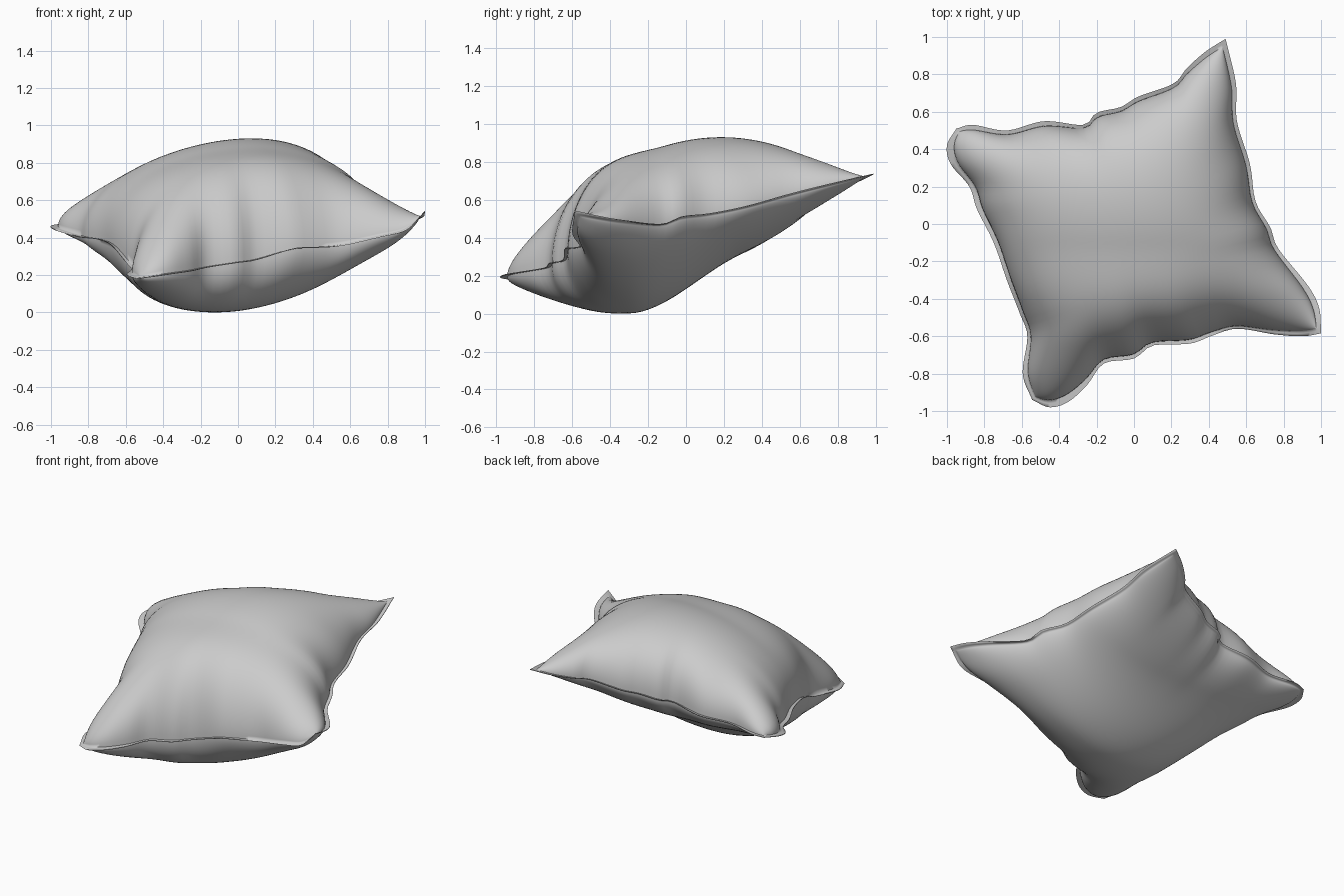
import bpy, math
from mathutils import Vector

if "Cube" in bpy.data.objects:
    bpy.data.objects.remove(bpy.data.objects["Cube"])

# Seam outline, one polyline per side, corner to corner (x, y, z)
FRONT = [(-.545, -.94, .18), (-.45, -.98, .19), (-.35, -.95, .205), (-.25, -.86, .22), (-.16, -.745, .24),
         (0, -.72, .265), (.1, -.65, .28), (.3, -.64, .34), (.41, -.6, .345), (.55, -.56, .355),
         (.75, -.59, .40), (.9, -.6, .44), (1, -.585, .54)]
RIGHT = [(1, -.585, .54), (.99, -.45, .51), (.93, -.33, .49), (.77, -.13, .47), (.73, -.02, .51),
         (.65, .12, .525), (.62, .32, .565), (.55, .55, .63), (.545, .75, .68), (.49, .99, .735)]
BACK = [(-.95, .51, .47), (-.86, .53, .48), (-.68, .5, .49), (-.48, .55, .51), (-.27, .53, .54),
        (-.2, .595, .56), (-.07, .625, .58), (.02, .68, .60), (.21, .75, .65), (.28, .83, .67),
        (.38, .92, .70), (.49, .99, .735)]
LEFT = [(-.545, -.94, .18), (-.595, -.8, .20), (-.57, -.6, .23), (-.61, -.48, .28), (-.68, -.3, .36),
        (-.75, -.1, .39), (-.84, .08, .40), (-.88, .2, .41), (-.98, .32, .44), (-1, .42, .46), (-.95, .51, .47)]


def make_edge(pts):
    """Return broad(t) and detail(t): the gentle bow of a side and its wiggles."""
    P = [Vector(p) for p in pts]
    P = [2 * P[0] - P[1]] + P + [2 * P[-1] - P[-2]]
    dense = []
    for i in range(1, len(P) - 2):
        a, b, c, d = P[i - 1:i + 3]
        for k in range(12):
            t = k / 12
            dense.append(.5 * (2 * b + (c - a) * t + (2 * a - 5 * b + 4 * c - d) * t * t
                               + (3 * b - a - 3 * c + d) * t ** 3))
    dense.append(P[-2])
    acc = [0]
    for a, b in zip(dense, dense[1:]):
        acc.append(acc[-1] + (b - a).length)

    def full(t):
        s = min(max(t, 0), 1) * acc[-1]
        i = 0
        while i < len(acc) - 2 and acc[i + 1] < s:
            i += 1
        return dense[i].lerp(dense[i + 1], (s - acc[i]) / (acc[i + 1] - acc[i]))

    p0, p1 = dense[0], dense[-1]
    sag = sum((full(k / 20) - p0.lerp(p1, k / 20) for k in range(21)), Vector()) / 21 * 1.5

    def broad(t):
        return p0.lerp(p1, t) + sag * 4 * t * (1 - t)
    return broad, lambda t: full(t) - broad(t)


# Grid parameters: fine towards the seam, then a flat flange
N, RIM = 60, .965
S = [math.sin(math.pi / 2 * (2 * i / N - 1)) * RIM for i in range(N + 1)]
S = [-1, -.98] + S + [.98, 1]
M = len(S)
T = [(s + 1) / 2 for s in S]
edges = []
for pts in (FRONT, BACK, LEFT, RIGHT):
    br, de = make_edge(pts)
    edges.append(([br(t) for t in T], [de(t) for t in T]))
(fb, fd), (bb, bd), (lb, ld), (rb, rd) = edges


def seam_point(i, j):
    """Coons patch spanning the seam; wiggles fade quickly inwards."""
    u, v = T[i], T[j]
    p = fb[i] * (1 - v) + bb[i] * v + lb[j] * (1 - u) + rb[j] * u
    p -= (fb[0] * (1 - u) + fb[-1] * u) * (1 - v) + (bb[0] * (1 - u) + bb[-1] * u) * v
    return p + fd[i] * (1 - v) ** 9 + bd[i] * v ** 9 + ld[j] * (1 - u) ** 9 + rd[j] * u ** 9


def smooth(a, b, x):
    x = min(max((x - a) / (b - a), 0), 1)
    return x * x * (3 - 2 * x)


def puff(i, j, p, side):
    """Stuffing height above or below the seam."""
    a, b = min(abs(S[i]) / RIM, 1), min(abs(S[j]) / RIM, 1)
    h = (1 - a * a) * (1 - b * b)
    h = h ** (.48 + .1 * smooth(-.2, .6, p.x))
    # gathers running in from the seam
    h *= 1 + .03 * (b ** 8 * math.sin(17 * S[i] + 1) + a ** 8 * math.sin(16 * S[j])) * (1 - (a * b) ** 4)
    front = smooth(-.1, -.65, p.y)
    if side > 0:
        return .51 * h * (1 + .24 * front * smooth(.9, .2, p.x)) + .002
    return -(.348 * h * (1 + .06 * front - .48 * smooth(-.3, .3, p.y)) + .002)


verts, faces = [], []
for side in (1, -1):
    base = len(verts)
    for j in range(M):
        for i in range(M):
            p = seam_point(i, j)
            verts.append(p + Vector((0, 0, puff(i, j, p, side))))
    for j in range(M - 1):
        for i in range(M - 1):
            q = [base + j * M + i, base + j * M + i + 1, base + (j + 1) * M + i + 1, base + (j + 1) * M + i]
            faces.append(q if side > 0 else q[::-1])

# Close the thin outer rim of the flange
ring = ([i for i in range(M)] + [j * M + M - 1 for j in range(1, M)]
        + [(M - 1) * M + i for i in range(M - 2, -1, -1)] + [j * M for j in range(M - 2, 0, -1)])
for a, b in zip(ring, ring[1:] + ring[:1]):
    faces.append([b, a, a + M * M, b + M * M])

# Rest on the ground
low = min(v.z for v in verts)
verts = [(v.x, v.y, v.z - low) for v in verts]

mesh = bpy.data.meshes.new("pillow")
mesh.from_pydata(verts, [], faces)
pillow = bpy.data.objects.new("pillow", mesh)
bpy.context.collection.objects.link(pillow)
bpy.context.view_layer.objects.active = pillow
pillow.select_set(True)
bpy.ops.object.shade_smooth_by_angle(angle=math.radians(80))
